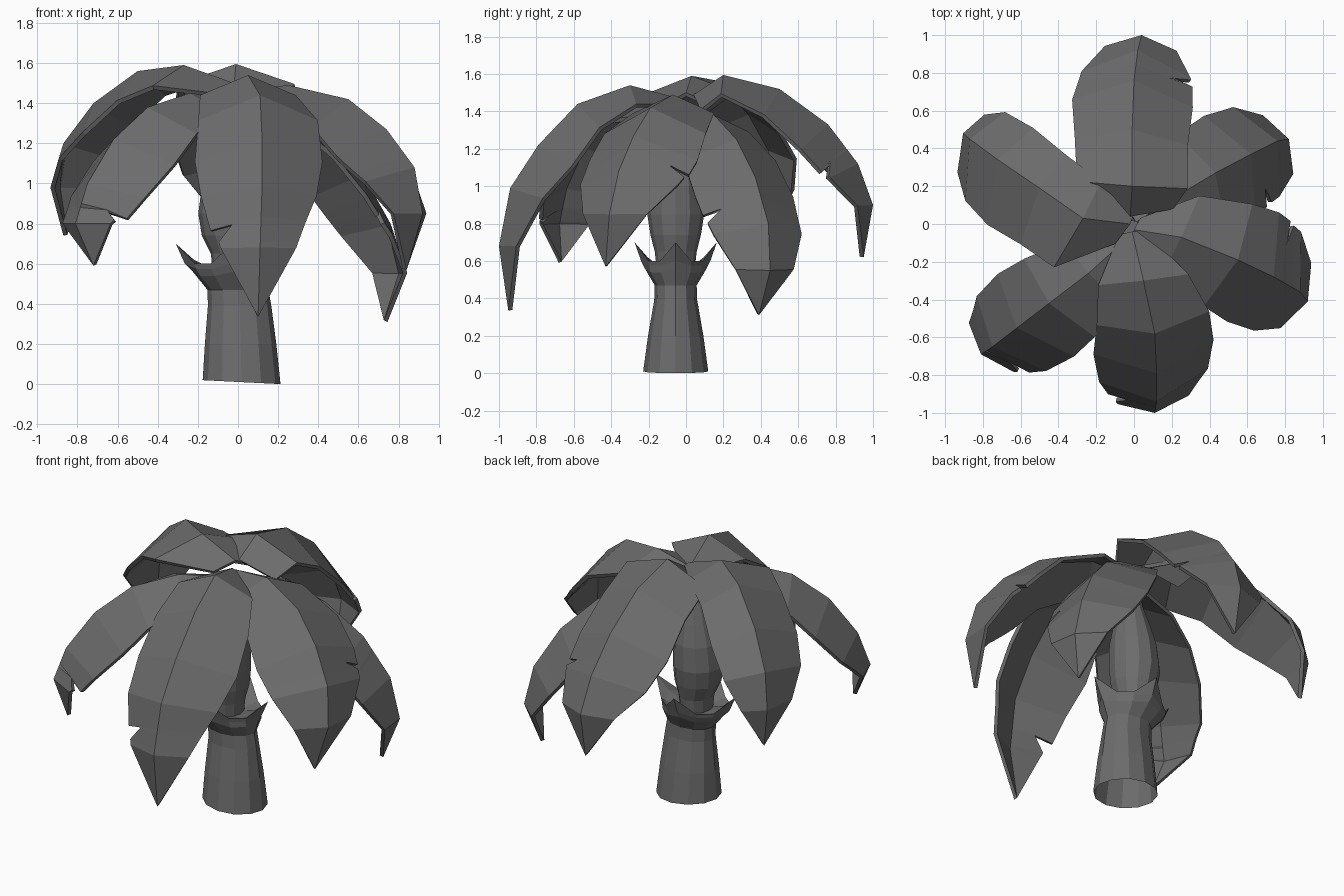
import bpy, bmesh, math
from mathutils import Vector

if "Cube" in bpy.data.objects:
    bpy.data.objects.remove(bpy.data.objects["Cube"])

SIDES = 12
GREY = bpy.data.materials.new("dark_grey")
GREY.diffuse_color = (0.15, 0.15, 0.15, 1)
GREY.use_nodes = True
GREY.node_tree.nodes["Principled BSDF"].inputs["Base Color"].default_value = GREY.diffuse_color


def finish(name, bm):
    mesh = bpy.data.meshes.new(name)
    bm.to_mesh(mesh)
    bm.free()
    mesh.materials.append(GREY)
    obj = bpy.data.objects.new(name, mesh)
    bpy.context.collection.objects.link(obj)
    return obj


def loft(name, rings):
    """Open-bottomed loft; every third vertex of a ring may form a peak."""
    bm = bmesh.new()
    loops = []
    for cx, cy, rx, ry, z, valley, vz, tilt in rings:
        loop = []
        for i in range(SIDES):
            a = 2 * math.pi * i / SIDES
            k, h = (1, z) if i % 3 == 0 else (valley, vz)
            x = rx * k * math.cos(a)
            loop.append(bm.verts.new((cx + x, cy + ry * k * math.sin(a), h - tilt * x)))
        loops.append(loop)
    for lo, hi in zip(loops, loops[1:]):
        for i in range(SIDES):
            j = (i + 1) % SIDES
            bm.faces.new((lo[i], lo[j], hi[j], hi[i]))
    bm.faces.new(loops[-1])
    return finish(name, bm)


def ring(cx, rx, ry, z, valley=1, vz=None, tilt=0, cy=-0.055):
    return (cx, cy, rx, ry, z, valley, z if vz is None else vz, tilt)


# Lower trunk, ending in a cup with four pointed bark scales
loft("lower_trunk", [
    ring(0.018, 0.194, 0.174, 0.01, tilt=0.05),
    ring(0.013, 0.178, 0.148, 0.2),
    ring(0.008, 0.158, 0.115, 0.39),
    ring(0.0, 0.152, 0.112, 0.47),
    ring(-0.02, 0.205, 0.165, 0.56, 0.95, 0.54),
    ring(-0.03, 0.235, 0.185, 0.60, 0.88, 0.575),
    ring(-0.03, 0.28, 0.22, 0.70, 0.76, 0.60),
    ring(-0.03, 0.19, 0.15, 0.62, 0.98, 0.59),
    ring(-0.03, 0.10, 0.10, 0.57)])

# Upper bulging trunk
loft("upper_trunk", [
    ring(-0.035, 0.09, 0.10, 0.54),
    ring(-0.035, 0.10, 0.112, 0.65),
    ring(-0.045, 0.135, 0.135, 0.74),
    ring(-0.05, 0.148, 0.152, 0.85),
    ring(-0.04, 0.138, 0.142, 1.0),
    ring(-0.03, 0.105, 0.11, 1.13),
    ring(-0.02, 0.07, 0.075, 1.25),
    ring(-0.01, 0.05, 0.05, 1.43, cy=-0.03)])

# Half width and edge droop of a frond at its seven path points
WIDTH = [0.07, 0.24, 0.30, 0.32, 0.29, 0.19, 0.0]
DROP = [0.03, 0.10, 0.15, 0.18, 0.15, 0.07, 0.0]


def frond(name, path, notch=0, left=1.0, right=1.0, base=1.0, shoulder=1.0, cut=4.5):
    pts = [Vector(p) for p in path]
    out = pts[-1] - pts[0]
    side = Vector((out.y, -out.x, 0)).normalized()
    slit = [cut, cut + 0.1, cut + 0.4] if notch else []
    bm = bmesh.new()
    rows = []
    for t in sorted([0, 1, 2, 3, 4, 5, 6] + slit):
        i = min(int(t), 5)
        f = t - i
        mix = lambda a: a[i] * (1 - f) + a[i + 1] * f
        tangents = [(pts[min(k + 1, 6)] - pts[max(k - 1, 0)]).normalized() for k in (i, i + 1)]
        tangent = mix([None] * i + tangents)
        down = -side.cross(tangent).normalized()
        w, d = mix(WIDTH), mix(DROP)
        if t == 0:
            w, d = w * base, d * base
        elif t == 1:
            w *= shoulder
        row = []
        for s, grow in ((-1, left), (0, 0), (1, right)):
            at_slit = notch and s == notch
            k = grow * (0.6 if at_slit and t == cut + 0.1 else 1)
            p = mix(pts) + (side * s * w + down * d) * k
            if at_slit and t == cut:
                p += tangent.normalized() * 0.05   # flap overhanging the slit
            row.append(bm.verts.new(p))
        rows.append(row)
    for a, b in zip(rows, rows[1:]):
        for k in (0, 1):
            bm.faces.new((a[k], a[k + 1], b[k + 1], b[k]))
    bmesh.ops.remove_doubles(bm, verts=bm.verts[:], dist=0.0005)
    bm.normal_update()
    if sum(f.normal.z for f in bm.faces) < 0:
        bmesh.ops.reverse_faces(bm, faces=bm.faces[:])
    obj = finish(name, bm)
    mod = obj.modifiers.new("thickness", "SOLIDIFY")
    mod.thickness = 0.022
    mod.offset = -1


# Six drooping fronds, each following its own midrib
frond("front_frond", [(-.01, -.04, 1.47), (.05, -.3, 1.54), (.11, -.58, 1.44),
      (.12, -.79, 1.22), (.12, -.94, .99), (.11, -1.0, .68), (.10, -.95, .335)], 1)
frond("front_left_frond", [(-.03, -.07, 1.43), (-.24, -.26, 1.45), (-.45, -.42, 1.38),
      (-.62, -.55, 1.22), (-.75, -.65, 1.0), (-.81, -.69, .8), (-.72, -.68, .59)],
      -1, 0.98, 0.88)
frond("left_frond", [(-.02, 0, 1.50), (-.27, .03, 1.59), (-.5, .19, 1.56),
      (-.72, .34, 1.40), (-.87, .45, 1.2), (-.905, .48, .98), (-.87, .46, .74)],
      0, 1.03, 0.74, 1.8, 1.22)
frond("back_frond", [(-.02, .04, 1.49), (-.01, .2, 1.595), (-.01, .5, 1.52),
      (0, .76, 1.33), (.02, .92, 1.12), (.04, 1.0, .9), (.04, .95, .62)],
      1, base=3.2, shoulder=1.22, cut=3.55)
frond("back_right_frond", [(.01, .01, 1.42), (.23, .15, 1.38), (.43, .27, 1.25),
      (.62, .37, 1.05), (.76, .44, .8), (.82, .45, .55), (.745, .39, .31)],
      1, 0.92, 0.92, cut=3.3)
frond("right_frond", [(0, -.03, 1.46), (.25, -.07, 1.49), (.55, -.19, 1.42),
      (.74, -.28, 1.27), (.88, -.36, 1.08), (.92, -.41, .85), (.84, -.43, .57)],
      -1, cut=3.3)
